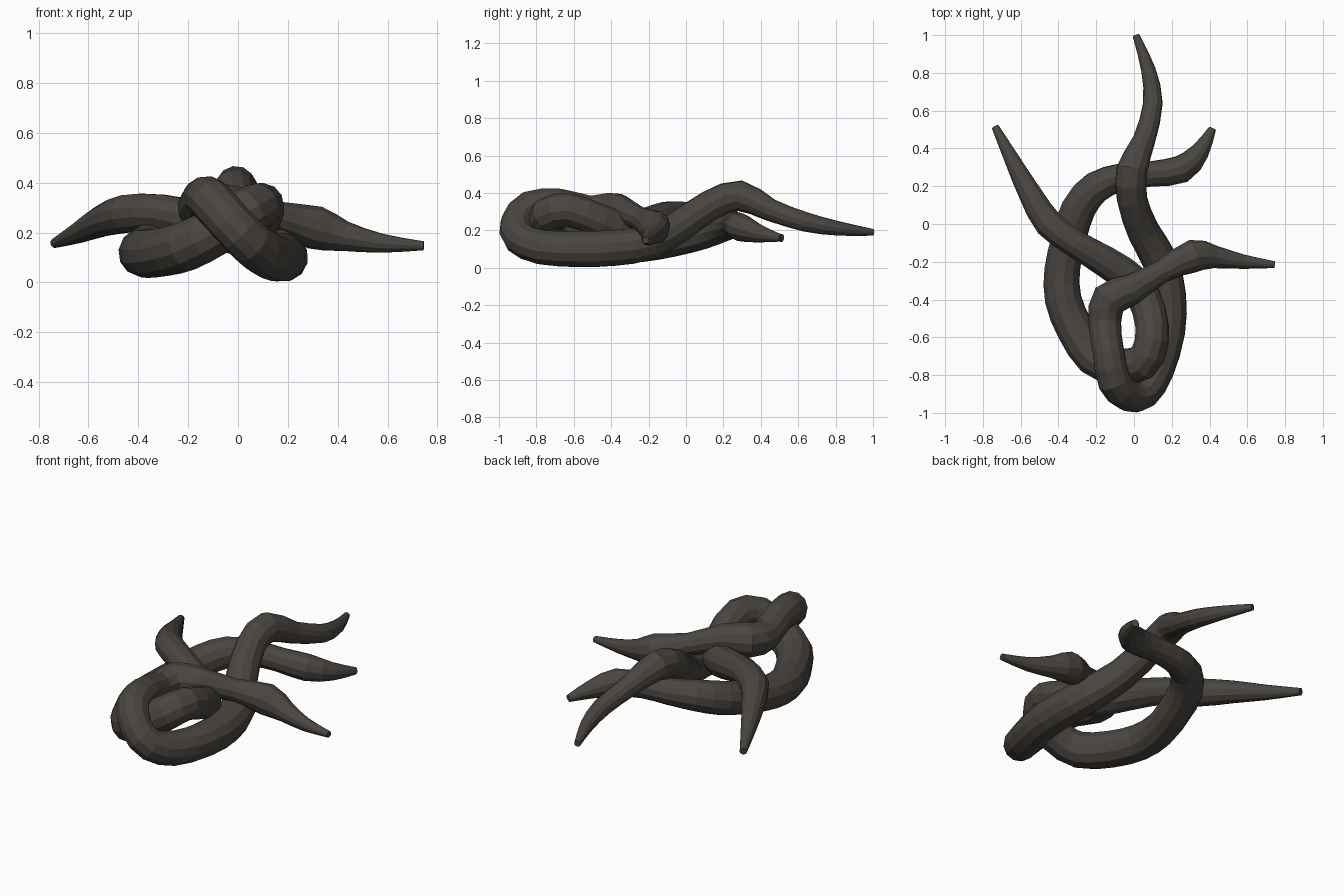
import bpy
from mathutils import Vector

mat = bpy.data.materials.new("dark brown grey")
mat.diffuse_color = (0.068, 0.060, 0.052, 1)


def catmull(a, b, c, d, t):
    return 0.5 * (2 * b + (c - a) * t + (2 * a - 5 * b + 4 * c - d) * t * t
                  + (3 * b - a - 3 * c + d) * t ** 3)


def strand(name, pts, steps=2):
    """Tapered faceted tube through (x, y, z, radius) points."""
    p = [Vector(q) for q in pts]
    p = [2 * p[0] - p[1]] + p + [2 * p[-1] - p[-2]]
    path = [catmull(*p[i:i + 4], k / steps)
            for i in range(len(p) - 3) for k in range(steps)] + [p[-2]]
    cu = bpy.data.curves.new(name, 'CURVE')
    cu.dimensions = '3D'
    cu.bevel_depth = 1.0
    cu.bevel_resolution = 4
    cu.use_fill_caps = True
    sp = cu.splines.new('POLY')
    sp.points.add(len(path) - 1)
    for pt, v in zip(sp.points, path):
        pt.co = (v[0], v[1], v[2], 1)
        pt.radius = v[3]
    sp.use_smooth = False
    tmp = bpy.data.objects.new(name + "_path", cu)
    bpy.context.collection.objects.link(tmp)
    bpy.context.view_layer.update()
    dg = bpy.context.evaluated_depsgraph_get()
    me = bpy.data.meshes.new_from_object(tmp.evaluated_get(dg))
    bpy.data.objects.remove(tmp)
    me.name = name
    me.materials.clear()
    me.materials.append(mat)
    for f in me.polygons:
        f.use_smooth = False
        f.material_index = 0
    ob = bpy.data.objects.new(name, me)
    bpy.context.collection.objects.link(ob)


# strand from the rear tip, around the right loop, up and over to the right tip
strand("right_strand", [
    (0.01, 1.00, 0.19, 0.018), (0.075, 0.82, 0.21, 0.038), (0.10, 0.64, 0.245, 0.052),
    (0.055, 0.45, 0.31, 0.06), (-0.01, 0.29, 0.385, 0.083), (-0.01, 0.13, 0.335, 0.082),
    (0.05, -0.04, 0.22, 0.087), (0.14, -0.20, 0.135, 0.095), (0.18, -0.38, 0.107, 0.098),
    (0.175, -0.57, 0.10, 0.098), (0.12, -0.77, 0.11, 0.095), (0.05, -0.89, 0.16, 0.09),
    (-0.03, -0.905, 0.24, 0.088), (-0.105, -0.83, 0.325, 0.09), (-0.135, -0.68, 0.34, 0.085),
    (-0.155, -0.52, 0.30, 0.088), (-0.13, -0.40, 0.305, 0.098), (-0.01, -0.345, 0.305, 0.082),
    (0.15, -0.25, 0.265, 0.062), (0.31, -0.17, 0.22, 0.088), (0.43, -0.175, 0.185, 0.06),
    (0.58, -0.20, 0.157, 0.038), (0.745, -0.215, 0.147, 0.018)])

# strand from the rear right tip, around the left loop, through and out to the left tip
strand("left_strand", [
    (0.415, 0.505, 0.16, 0.02), (0.35, 0.385, 0.185, 0.05), (0.25, 0.29, 0.217, 0.075),
    (0.09, 0.265, 0.23, 0.068), (-0.06, 0.25, 0.232, 0.073), (-0.20, 0.195, 0.225, 0.086),
    (-0.295, 0.08, 0.19, 0.093), (-0.345, -0.08, 0.15, 0.093), (-0.38, -0.24, 0.125, 0.095),
    (-0.375, -0.40, 0.117, 0.098), (-0.31, -0.56, 0.12, 0.10), (-0.21, -0.71, 0.145, 0.10),
    (-0.09, -0.755, 0.205, 0.097), (0.04, -0.735, 0.285, 0.097), (0.095, -0.62, 0.31, 0.09),
    (0.08, -0.46, 0.25, 0.09), (0.0, -0.31, 0.20, 0.092), (-0.15, -0.20, 0.24, 0.085),
    (-0.31, -0.105, 0.28, 0.075), (-0.45, 0.0, 0.275, 0.078), (-0.55, 0.16, 0.245, 0.063),
    (-0.64, 0.33, 0.20, 0.043), (-0.735, 0.515, 0.158, 0.02)])
